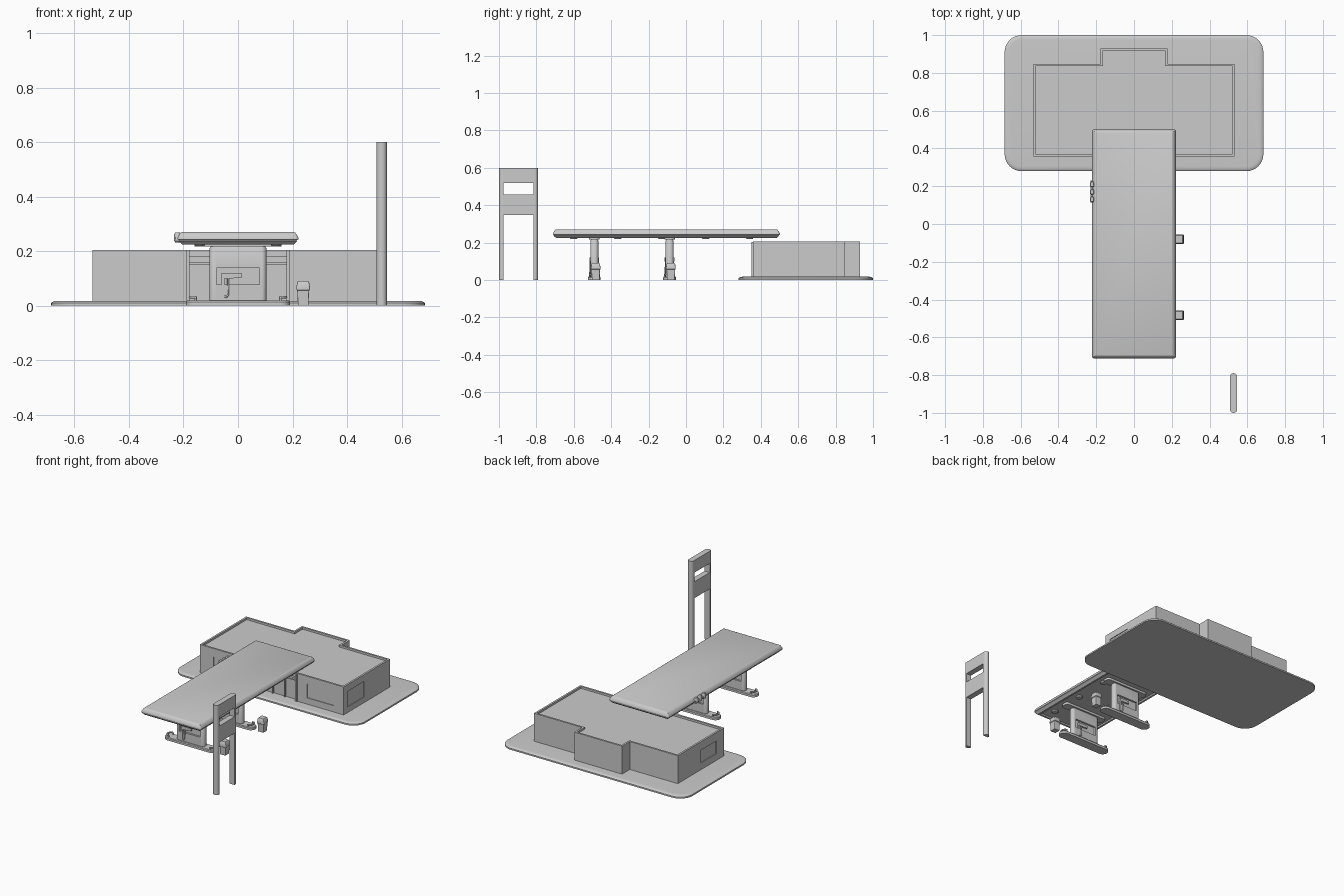
import bpy, bmesh, math
from mathutils import Vector

if "Cube" in bpy.data.objects:
    bpy.data.objects.remove(bpy.data.objects["Cube"])


def finish(name, bm, smooth=True):
    bmesh.ops.recalc_face_normals(bm, faces=bm.faces)
    me = bpy.data.meshes.new(name)
    bm.to_mesh(me)
    bm.free()
    ob = bpy.data.objects.new(name, me)
    bpy.context.collection.objects.link(ob)
    if smooth:
        bpy.ops.object.select_all(action='DESELECT')
        ob.select_set(True)
        bpy.context.view_layer.objects.active = ob
        bpy.ops.object.shade_smooth_by_angle(angle=math.radians(35))
    return ob


def loft(name, rings):
    """Skin a stack of equal-length point rings and cap both ends."""
    bm = bmesh.new()
    vs = [[bm.verts.new(p) for p in r] for r in rings]
    n = len(vs[0])
    for a, b in zip(vs, vs[1:]):
        for i in range(n):
            bm.faces.new((a[i], a[(i + 1) % n], b[(i + 1) % n], b[i]))
    bm.faces.new(vs[0])
    bm.faces.new(vs[-1])
    return finish(name, bm)


def rrect(cx, cy, hx, hy, r, z, seg=8):
    """Rounded rectangle ring at height z."""
    pts = []
    for k, (sx, sy) in enumerate(((1, 1), (-1, 1), (-1, -1), (1, -1))):
        for i in range(seg + 1):
            a = math.pi / 2 * (k + i / seg)
            pts.append((cx + sx * (hx - r) + r * math.cos(a),
                        cy + sy * (hy - r) + r * math.sin(a), z))
    return pts


def slab(name, cx, cy, hx, hy, r, profile):
    """Rounded slab from (inset, z) profile pairs."""
    return loft(name, [rrect(cx, cy, hx - d, hy - d, max(r - d, 0.001), z)
                       for d, z in profile])


def box(name, lo, hi):
    lo, hi = Vector(lo), Vector(hi)
    bm = bmesh.new()
    bmesh.ops.create_cube(bm, size=1)
    for v in bm.verts:
        v.co = (lo + hi) / 2 + v.co * (hi - lo)
    return finish(name, bm, False)


def cut(ob, lo, hi):
    c = box("cutter", lo, hi)
    m = ob.modifiers.new("cut", 'BOOLEAN')
    m.operation, m.object, m.solver = 'DIFFERENCE', c, 'EXACT'
    c.hide_render = True
    bpy.context.view_layer.objects.active = ob
    bpy.ops.object.modifier_apply(modifier=m.name)
    bpy.data.objects.remove(c)


def tube(name, pts, r):
    cu = bpy.data.curves.new(name, 'CURVE')
    cu.dimensions = '3D'
    cu.bevel_depth, cu.bevel_resolution, cu.use_fill_caps = r, 2, True
    s = cu.splines.new('POLY')
    s.points.add(len(pts) - 1)
    for p, q in zip(s.points, pts):
        p.co = (*q, 1)
    ob = bpy.data.objects.new(name, cu)
    bpy.context.collection.objects.link(ob)


# paved forecourt under the shop
slab("shop_plinth", 0, 0.64, 0.685, 0.36, 0.09,
     [(0, 0), (0, 0.010), (0.005, 0.014), (0.014, 0.017), (0.025, 0.018)])

# shop with rear bump and sunken roof
plan = [(-0.533, 0.357), (0.533, 0.357), (0.533, 0.848), (0.177, 0.848),
        (0.177, 0.93), (-0.177, 0.93), (-0.177, 0.848), (-0.533, 0.848)]
bm = bmesh.new()
base = bm.faces.new([bm.verts.new((x, y, 0.004)) for x, y in plan])
ext = bmesh.ops.extrude_face_region(bm, geom=[base], use_keep_orig=True)
for v in (g for g in ext["geom"] if isinstance(g, bmesh.types.BMVert)):
    v.co.z = 0.205
bmesh.ops.recalc_face_normals(bm, faces=bm.faces)
top = max(bm.faces, key=lambda f: f.calc_center_median().z)
bmesh.ops.inset_region(bm, faces=[top], thickness=0.018)
ext = bmesh.ops.extrude_face_region(bm, geom=[top])
bmesh.ops.delete(bm, geom=[top], context='FACES_ONLY')
for v in (g for g in ext["geom"] if isinstance(g, bmesh.types.BMVert)):
    v.co.z = 0.192
shop = finish("shop_walls", bm, False)

# recessed windows and entrance
d = 0.005
cut(shop, (-0.43, 0.3, 0.063), (-0.28, 0.357 + d, 0.148))
cut(shop, (0.26, 0.3, 0.06), (0.457, 0.357 + d, 0.154))
cut(shop, (0.533 - d, 0.40, 0.055), (0.6, 0.573, 0.16))
cut(shop, (-0.6, 0.44, 0.063), (-0.533 + d, 0.60, 0.148))
cut(shop, (-0.178, 0.3, 0.018), (0.178, 0.375, 0.178))

# entrance frame
for s in (-1, 1):
    box("entrance_post", (s * 0.184 - 0.006, 0.35, 0.017), (s * 0.184 + 0.006, 0.37, 0.204))
    box("door_stile", (s * 0.09 - 0.004, 0.363, 0.018), (s * 0.09 + 0.004, 0.375, 0.178))
box("door_meeting_stile", (-0.004, 0.363, 0.018), (0.004, 0.375, 0.178))
box("entrance_transom", (-0.178, 0.36, 0.15), (0.178, 0.375, 0.158))

# canopy with sloping rims and a recessed soffit
slab("canopy", 0, -0.105, 0.222, 0.607, 0.012,
     [(0.035, 0.232), (0.030, 0.224), (0.018, 0.224), (0.004, 0.237), (0.008, 0.240),
      (0.0, 0.243), (0.0, 0.249), (0.012, 0.268), (0.018, 0.271)])
for x in (-0.14, 0.14):
    for i in range(5):
        y = -0.60 + i * 0.235
        slab("canopy_lamp", x, y, 0.02, 0.02, 0.02, [(0, 0.234), (0, 0.224), (0.004, 0.219)])

# floodlight on the canopy edge
box("floodlight_bracket", (-0.229, 0.115, 0.243), (-0.205, 0.23, 0.252))
for y in (0.13, 0.17, 0.21):
    slab("floodlight_head", -0.222, y, 0.012, 0.016, 0.012,
         [(0.004, 0.232), (0, 0.237), (0, 0.262), (0.004, 0.268)])

for y in (-0.49, -0.088):
    # pump island
    slab("pump_island", 0, y, 0.19, 0.034, 0.034, [(0, 0), (0, 0.014), (0.004, 0.019)])
    # pump pillar with display recesses
    pillar = slab("pump_pillar", 0, y, 0.104, 0.021, 0.018, [(0, 0.012), (0, 0.21), (0.004, 0.217)])
    slab("pillar_cap", 0, y, 0.16, 0.028, 0.02, [(0, 0.217), (0, 0.234)])
    for s in (-1, 1):
        cut(pillar, (-0.078, min(y + s * 0.009, y + s * 0.06), 0.078),
            (0.078, max(y + s * 0.009, y + s * 0.06), 0.139))
        # pump hose, nozzle and holster
        f = y + s * 0.02
        box("nozzle_holster", (s * 0.038 - 0.022, f - 0.006, 0.1), (s * 0.038 + 0.022, f + 0.006, 0.12))
        box("nozzle_arm", (s * 0.005 - 0.017, f - 0.005, 0.102), (s * 0.005 + 0.017, f + 0.005, 0.119))
        box("hose_box", (s * 0.055 - 0.006, f - 0.005, 0.03), (s * 0.055 + 0.006, f + 0.005, 0.1))
        tube("pump_hose", [(s * 0.036, f, 0.1), (s * 0.036, f + s * 0.004, 0.04),
                           (s * 0.043, f + s * 0.004, 0.03), (s * 0.051, f, 0.036)], 0.0035)
        # curved crash bar at each island end
        arc = [(s * (0.155 + 0.021 * math.cos(a)), y + 0.024 * math.sin(a), 0.031)
               for a in (math.pi * (i / 12 - 0.5) for i in range(13))]
        e0, e1 = arc[0], arc[-1]
        tube("crash_bar", [(e0[0], e0[1], 0.012)] + arc + [(e1[0], e1[1], 0.012)], 0.005)

    # litter bin
    slab("litter_bin", 0.239, y + 0.007, 0.025, 0.026, 0.006,
         [(0.006, 0), (0.003, 0.055), (0, 0.058), (0, 0.066), (0.003, 0.085), (0.007, 0.091)])

# roadside price sign: one rounded blade with openings
sign = slab("price_sign", 0.527, -0.895, 0.019, 0.105, 0.018, [(0, 0), (0, 0.6)])
cut(sign, (0.4, -0.977, -0.1), (0.6, -0.815, 0.347))
cut(sign, (0.4, -0.977, 0.457), (0.6, -0.815, 0.518))
